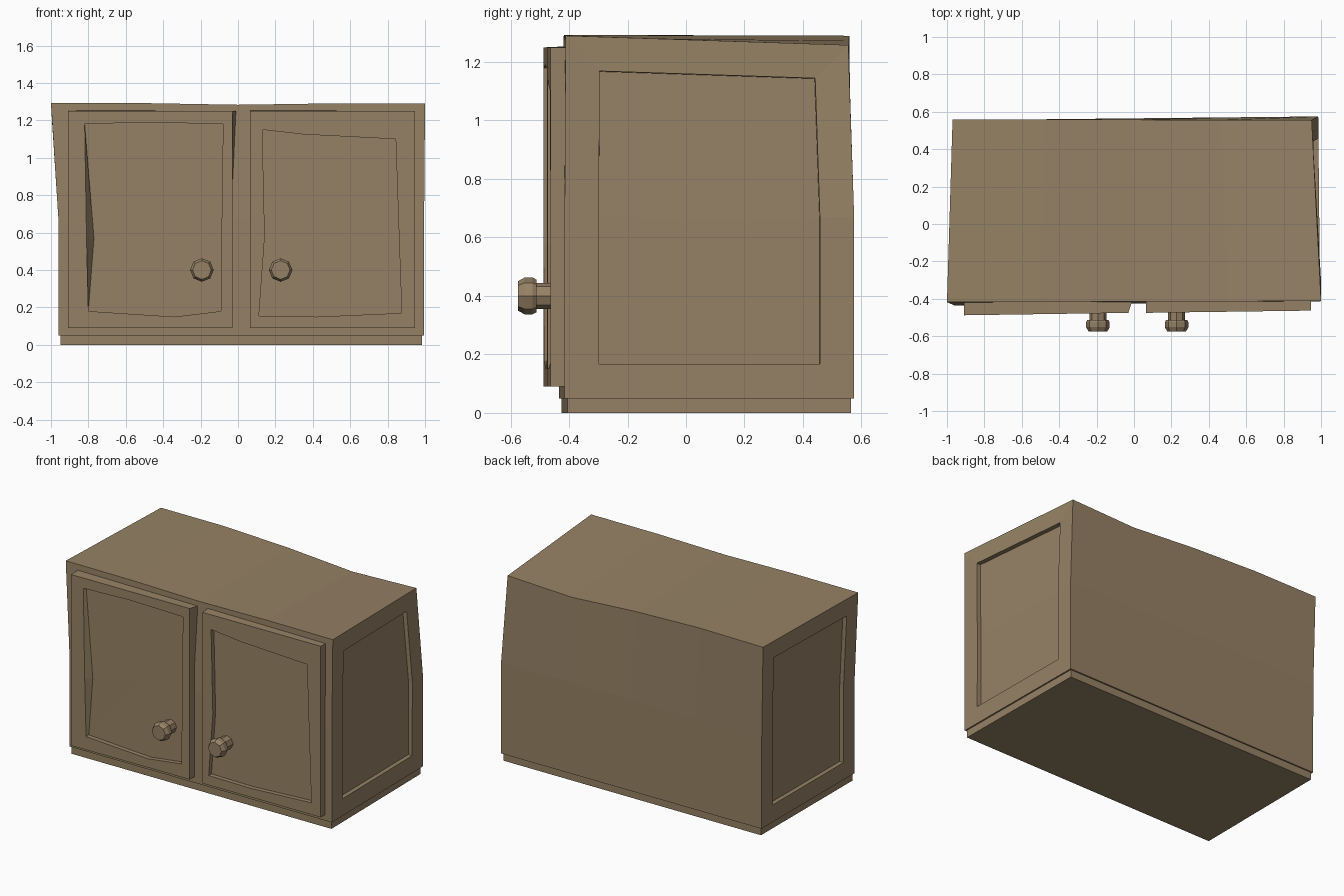
import bpy, bmesh, math
from mathutils import Vector

if "Cube" in bpy.data.objects:
    bpy.data.objects.remove(bpy.data.objects["Cube"])

wood = bpy.data.materials.new("tan wood")
wood.diffuse_color = (0.305, 0.222, 0.130, 1)
wood.use_nodes = True
wood.node_tree.nodes["Principled BSDF"].inputs["Base Color"].default_value = wood.diffuse_color


def finish(name, bm):
    bmesh.ops.recalc_face_normals(bm, faces=bm.faces)
    me = bpy.data.meshes.new(name)
    bm.to_mesh(me)
    bm.free()
    me.materials.append(wood)
    ob = bpy.data.objects.new(name, me)
    bpy.context.collection.objects.link(ob)
    return ob


def loft(bm, rings):
    """Join closed rings of points with quads; returns the vertex rings."""
    vr = [[bm.verts.new(p) for p in r] for r in rings]
    for a, b in zip(vr, vr[1:]):
        n = len(a)
        for i in range(n):
            j = (i + 1) % n
            bm.faces.new((a[i], a[j], b[j], b[i]))
    return vr


def with_mids(c):
    """Four corners -> eight points, with a midpoint on every side."""
    c = [Vector(p) for p in c]
    out = []
    for i in range(4):
        out += [c[i], (c[i] + c[(i + 1) % 4]) / 2]
    return out


# ---- cabinet body: three levels, four columns, warped at the top
def level(fl, fr, br, bl):
    fl, fr, br, bl = map(Vector, (fl, fr, br, bl))
    return [fl.lerp(fr, i / 4) for i in range(5)] + [br.lerp(bl, i / 4) for i in range(5)]


low = level((-0.96, -0.435, 0.05), (0.995, -0.415, 0.05), (0.985, 0.575, 0.05), (-0.955, 0.555, 0.05))
mid = level((-0.96, -0.435, 0.67), (0.995, -0.415, 0.67), (0.985, 0.575, 0.67), (-0.957, 0.555, 0.67))
top = level((-1.0, -0.418, 1.293), (1.0, -0.412, 1.29), (0.95, 0.555, 1.258), (-0.97, 0.56, 1.287))
for i, dz in ((2, -0.008), (6, -0.025), (8, 0.01)):   # sag of the top edges
    top[i].z += dz

bm = bmesh.new()
vr = loft(bm, [low, mid, top])
for r in (vr[0], vr[2]):
    for i in range(4):
        bm.faces.new((r[i], r[i + 1], r[8 - i], r[9 - i]))
bmesh.ops.recalc_face_normals(bm, faces=bm.faces)
bm.normal_update()

# recessed panel in each side
for s in (-1, 1):
    side = [f for f in bm.faces if f.normal.x * s > 0.8]
    bmesh.ops.inset_region(bm, faces=side, thickness=0.117, use_even_offset=True)
    bmesh.ops.inset_region(bm, faces=side, thickness=0.001, depth=-0.028, use_even_offset=True)
finish("cabinet_body", bm)

# ---- base plinth
bm = bmesh.new()
corners = [(-0.95, -0.426), (0.985, -0.405), (0.975, 0.565), (-0.945, 0.546)]
vr = loft(bm, [[(x, y, z) for x, y in corners] for z in (0, 0.06)])
for r in vr:
    bm.faces.new(r)
finish("base_plinth", bm)


# ---- doors: slab with a sunken, irregular panel
def door(name, x0, x1, y0, y1, back_top_right, rim, pinch):
    def yf(x):
        return y0 + (y1 - y0) * (x - x0) / (x1 - x0)
    zb, zt = 0.09, 1.25
    back = with_mids([(x0, -0.40, zb), (x1, -0.40, zb), (back_top_right, -0.40, zt), (x0, -0.40, zt + 0.004)])
    back[3].x = x1
    front = with_mids([(x0, yf(x0), zb), (x1, yf(x1), zb), (x1, yf(x1), zt), (x0, yf(x0), zt)])
    edge = [Vector((x, yf(x), z)) for x, z in rim]
    floor = [p + Vector((0, 0.03, 0)) for p in edge]
    floor[7].x += pinch
    bm = bmesh.new()
    vr = loft(bm, [back, front, edge, floor])
    centre = bm.verts.new(sum(floor, Vector()) / 8)
    f = vr[3]
    for i in range(8):
        bm.faces.new((f[i], f[(i + 1) % 8], centre))
    bm.faces.new(vr[0])
    finish(name, bm)


# rim points: bottom left, bottom, bottom right, right, top right, top, top left, left
door("left_door", -0.91, -0.03, -0.488, -0.475, -0.006,
     [(-0.80, 0.18), (-0.34, 0.15), (-0.09, 0.18), (-0.088, 0.60),
      (-0.08, 1.18), (-0.49, 1.19), (-0.82, 1.18), (-0.81, 0.57)], 0.04)
door("right_door", 0.065, 0.945, -0.475, -0.463, 0.945,
     [(0.112, 0.155), (0.42, 0.15), (0.875, 0.17), (0.86, 0.60),
      (0.843, 1.10), (0.35, 1.125), (0.13, 1.15), (0.143, 0.58)], 0.0)

# ---- octagonal knobs
profile = [(0.045, -0.44), (0.045, -0.512), (0.056, -0.512), (0.063, -0.525),
           (0.063, -0.552), (0.050, -0.575)]
for name, x in (("left_knob", -0.193), ("right_knob", 0.228)):
    bm = bmesh.new()
    vr = loft(bm, [[(x + r * math.cos(k * math.pi / 4), y, 0.40 + r * math.sin(k * math.pi / 4))
                    for k in range(8)] for r, y in profile])
    bm.faces.new(vr[0])
    bm.faces.new(vr[-1])
    finish(name, bm)
